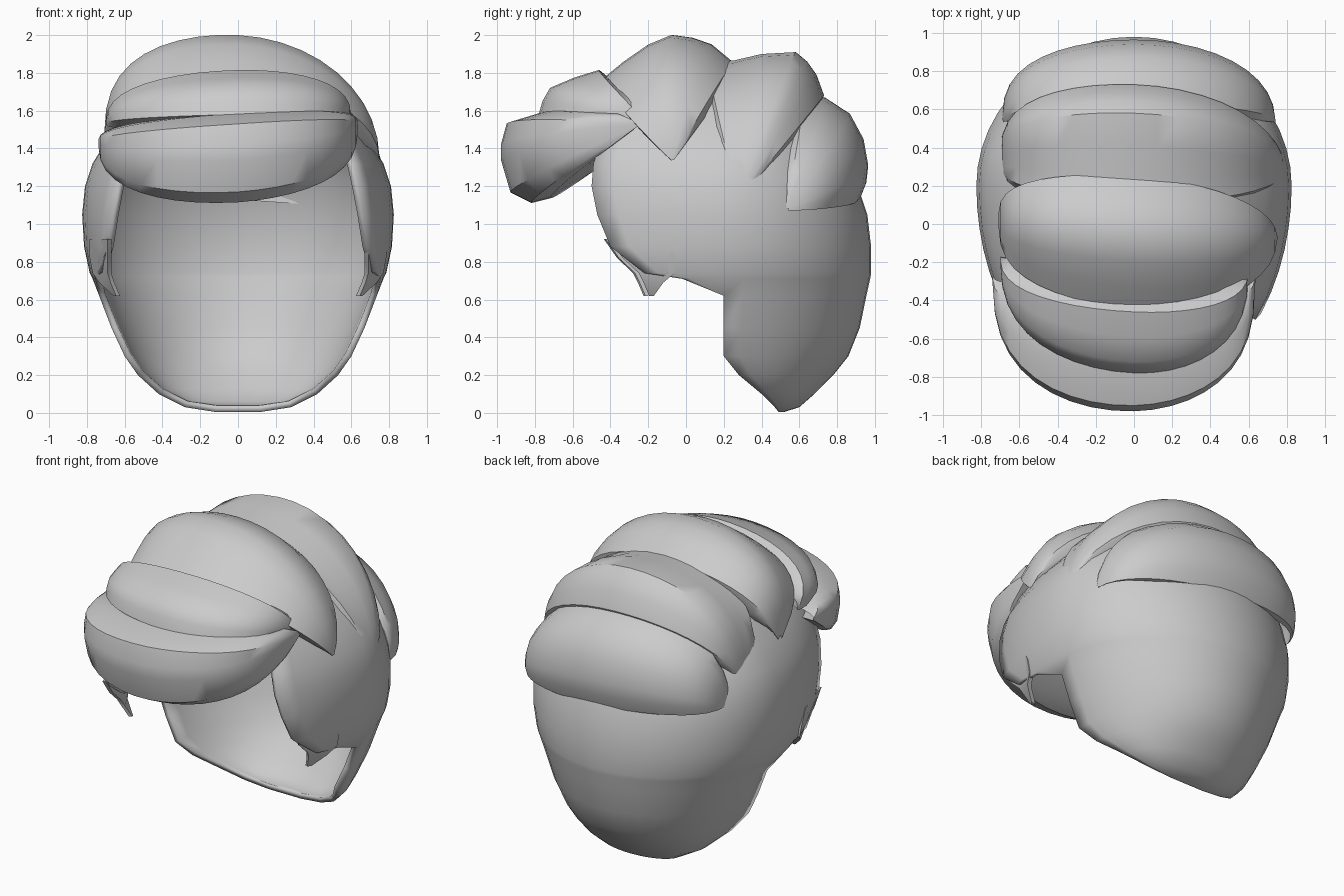
import bpy, bmesh, math

if "Cube" in bpy.data.objects:
    bpy.data.objects.remove(bpy.data.objects["Cube"])

grey = bpy.data.materials.new("hair grey")
grey.diffuse_color = (0.6, 0.6, 0.6, 1)
grey.use_nodes = True
grey.node_tree.nodes["Principled BSDF"].inputs["Base Color"].default_value = grey.diffuse_color


def finish(name, bm, angle=40):
    """Turn a bmesh into a smooth-shaded object."""
    bmesh.ops.remove_doubles(bm, verts=bm.verts, dist=0.0005)
    bmesh.ops.recalc_face_normals(bm, faces=bm.faces)
    mesh = bpy.data.meshes.new(name)
    bm.to_mesh(mesh)
    bm.free()
    mesh.materials.append(grey)
    ob = bpy.data.objects.new(name, mesh)
    bpy.context.collection.objects.link(ob)
    bpy.ops.object.select_all(action='DESELECT')
    bpy.context.view_layer.objects.active = ob
    ob.select_set(True)
    bpy.ops.object.shade_smooth_by_angle(angle=math.radians(angle))
    return ob


def loft(bm, rows, closed):
    """Skin a list of point rows."""
    grid = [[bm.verts.new(p) for p in row] for row in rows]
    n = len(rows[0])
    for a, b in zip(grid, grid[1:]):
        for i in range(n if closed else n - 1):
            j = (i + 1) % n
            bm.faces.new((a[i], a[j], b[j], b[i]))
    return grid


# Hollow back and side shell: height, half width, back y, front edge y
levels = [
    (0.005, .12, .52, .49), (0.03, .28, .60, .47), (0.10, .42, .68, .40),
    (0.20, .53, .78, .28), (0.30, .60, .86, .20), (0.45, .67, .92, .20),
    (0.62, .735, .955, .20), (0.71, .77, .975, -.02), (0.74, .785, .98, -.22),
    (0.88, .815, .98, -.40), (1.05, .825, .96, -.47), (1.20, .81, .91, -.50),
    (1.32, .77, .86, -.49), (1.45, .69, .80, -.45), (1.60, .56, .64, -.40),
    (1.75, .38, .42, -.34), (1.85, .12, .25, -.20)]


def side_x(w, y):
    return w * math.sqrt(1 - ((0.2 - y) / 1.13) ** 2)


rows = []
for z, w, back, front in levels:
    c = max(front, 0.2)
    side = []
    for i in range(6):
        y = front + (c - front) * i / 6
        side.append((side_x(w, y) if front < 0.2 else w, y, z))
    arc = []
    for i in range(25):
        t = math.pi / 2 - math.pi * i / 24
        arc.append((w * math.sin(t), c + (back - c) * math.cos(t), z))
    left = [(-x, y, z) for x, y, z in reversed(side)]
    rows.append(side + arc + left)
bm = bmesh.new()
g = loft(bm, rows, False)
bm.faces.new(g[0])
shell = finish("back_shell", bm, 50)
# Thicken inward, away from the outline
facing = sum(p.normal.dot(p.center) for p in shell.data.polygons)
mod = shell.modifiers.new("thickness", 'SOLIDIFY')
mod.thickness = 0.035
mod.offset = -1 if facing > 0 else 1

# Pointed sideburns: height, front y, back y, x at the front, x at the back
tuft = [(0.92, -.405, -.10, .69, .785), (0.82, -.335, -.06, .69, .785),
        (0.74, -.25, -.06, .69, .77), (0.69, -.225, -.12, .675, .735),
        (0.62, -.195, -.17, .645, .66)]
for name, s in (("right_sideburn", 1), ("left_sideburn", -1)):
    rows = []
    for z, y0, y1, xa, xb in tuft:
        y0, y1 = (y0, y1) if s > 0 else (y0 - .03, y1 - .03)
        rows.append([(s * xa, y0, z), (s * xb, y1, z),
                     (s * (xb - .03), y1, z), (s * (xa - .02), y0 + .01, z)])
    bm = bmesh.new()
    g = loft(bm, rows, True)
    bm.faces.new(g[0])
    bm.faces.new(g[-1])
    finish(name, bm)


def roll(name, section, right, left, inner, blunt_r=1.0, blunt_l=0.8):
    """Crescent lock: a middle (y, z) section shrinking to a tip on each side."""
    rows, n = [], 20
    for i in range(n + 1):
        t = math.radians(-88.5 + 177 * i / n)
        tip, power = (right, blunt_r) if t > 0 else (left, blunt_l)
        s = math.cos(t) ** power
        x = abs(math.sin(t)) * tip[0]
        # The tip position slides from one side to the other
        f = (math.sin(t) + 1) / 2
        ty = left[1] + (right[1] - left[1]) * f
        tz = left[2] + (right[2] - left[2]) * f
        my, mz = (left[1] + right[1]) / 2, (left[2] + right[2]) / 2
        out = [(x, ty + (y - my) * s, tz + (z - mz) * s) for y, z in section]
        ins = [(x, ty + (y - my) * s * inner, tz + (z - mz) * s * inner)
               for y, z in (section[-1], section[len(section) // 2], section[0])]
        rows.append(out + ins)
    bm = bmesh.new()
    g = loft(bm, rows, True)
    bm.faces.new(g[0])
    bm.faces.new(g[-1])
    finish(name, bm)


# Five overlapping locks fanned from the forehead to the back
roll("front_fringe",
     [(-.50, 1.30), (-.58, 1.24), (-.72, 1.14), (-.82, 1.115), (-.93, 1.17),
      (-.98, 1.34), (-.98, 1.42), (-.95, 1.53), (-.77, 1.585), (-.50, 1.60)],
     (.635, -.24, 1.53), (-.74, -.27, 1.44), .3, .65, .75)
roll("upper_fringe",
     [(-.60, 1.50), (-.78, 1.58), (-.76, 1.65), (-.72, 1.72), (-.59, 1.775),
      (-.46, 1.815), (-.38, 1.75), (-.22, 1.72)],
     (.60, -.23, 1.56), (-.70, -.17, 1.53), .3, .75, .75)
roll("crown_lock",
     [(-.32, 1.63), (-.44, 1.77), (-.33, 1.86), (-.20, 1.95), (-.08, 2.0),
      (.03, 1.985), (.13, 1.95), (.25, 1.85), (.23, 1.72)],
     (.75, -.07, 1.33), (-.71, .03, 1.40), .68, .95, .65)
roll("rear_crown_lock",
     [(.08, 1.72), (.12, 1.86), (.25, 1.865), (.40, 1.90), (.58, 1.91),
      (.64, 1.86), (.69, 1.79), (.73, 1.68), (.67, 1.55)],
     (.79, .28, 1.13), (-.70, .33, 1.20), .7, 1.0, .65)
roll("nape_lock",
     [(.55, 1.60), (.63, 1.70), (.74, 1.665), (.87, 1.58), (.94, 1.45),
      (.965, 1.31), (.955, 1.22), (.92, 1.13)],
     (.74, .53, 1.07), (-.69, .53, 1.17), .88, .9, .7)
